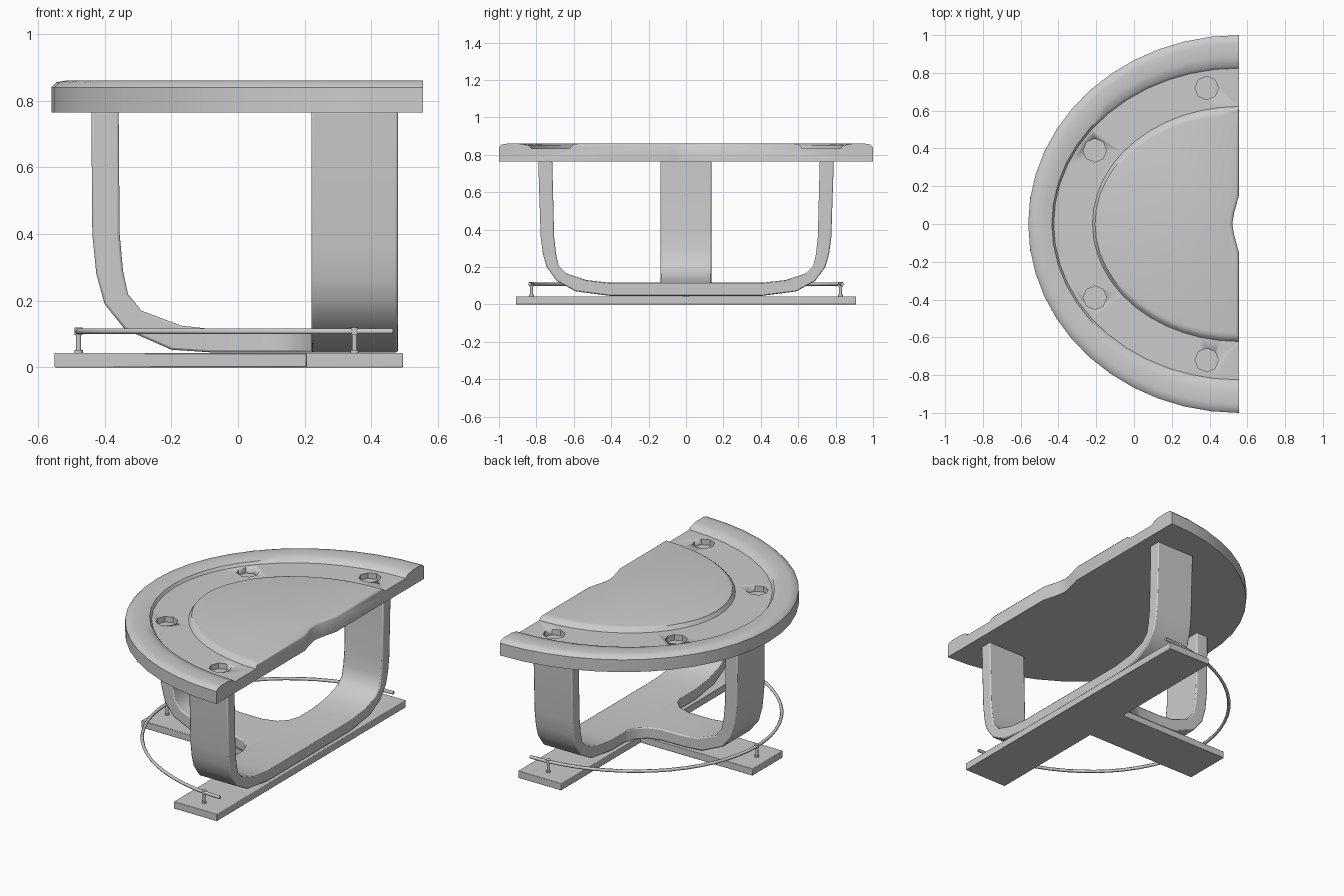
import bpy, bmesh
from math import pi, sin, cos, radians
from mathutils import Matrix

if "Cube" in bpy.data.objects:
    bpy.data.objects.remove(bpy.data.objects["Cube"])


def finish(bm, name, angle=40, bevel=0):
    bmesh.ops.recalc_face_normals(bm, faces=bm.faces)
    me = bpy.data.meshes.new(name)
    bm.to_mesh(me)
    bm.free()
    ob = bpy.data.objects.new(name, me)
    bpy.context.collection.objects.link(ob)
    bpy.ops.object.select_all(action='DESELECT')
    ob.select_set(True)
    bpy.context.view_layer.objects.active = ob
    if bevel:
        m = ob.modifiers.new("bevel", 'BEVEL')
        m.width, m.segments = bevel, 2
        m.limit_method, m.angle_limit = 'ANGLE', radians(50)
    bpy.ops.object.shade_smooth_by_angle(angle=radians(angle))
    return ob


def cylinder(bm, loc, r, depth, sides):
    bmesh.ops.create_cone(bm, cap_ends=True, segments=sides, radius1=r, radius2=r,
                          depth=depth, matrix=Matrix.Translation(loc))


# Table top: half-oval rings (x radius, y radius, z, straight edge x)
N = 24
RINGS = [(1.115, 1.0, .765, .555), (1.115, 1.0, .84, .555), (1.10, .985, .855, .555),
         (1.07, .955, .86, .555), (1.03, .885, .859, .555), (.99, .84, .85, .555),
         (.98, .825, .834, .555), (.775, .622, .834, .555), (.765, .61, .848, .555),
         (.755, .595, .857, .549), (.73, .575, .86, .54)]
bm = bmesh.new()
rows = [[bm.verts.new((ex - a * sin(pi * i / N), b * cos(pi * i / N), z))
         for i in range(N + 1)] for a, b, z, ex in RINGS]
for r0, r1 in zip(rows, rows[1:]):
    for i in range(N):
        bm.faces.new((r0[i], r0[i + 1], r1[i + 1], r1[i]))


def notch(x, z, dip):
    return [bm.verts.new((x - d, y, z)) for y, d in
            ((-.15, 0), (-.06, dip * .7), (0, dip), (.06, dip * .7), (.15, 0))]


low, mid = notch(.555, .765, .035), notch(.555, .848, .035)
upper, high = notch(.549, .857, .036), notch(.54, .86, .04)
bm.faces.new(rows[0] + low)
bm.faces.new(rows[-1] + high)
for end, k in ((0, -1), (N, 0)):
    bm.faces.new([r[end] for r in rows[:9]] + [mid[k], low[k]])
strips = [([rows[8][N]] + mid + [rows[8][0]], [rows[9][N]] + upper + [rows[9][0]]),
          ([rows[9][N]] + upper + [rows[9][0]], [rows[10][N]] + high + [rows[10][0]]),
          (low, mid)]
for p, q in strips:
    for i in range(len(p) - 1):
        bm.faces.new((p[i], p[i + 1], q[i + 1], q[i]))
top = finish(bm, "table_top")

# Cup recesses
bm = bmesh.new()
for x, y in ((.385, .72), (-.207, .39)):
    for s in (1, -1):
        cylinder(bm, (x, s * y, .85), .062, .1, 8)
cutter = finish(bm, "cup_recess_cutter")
cutter.hide_render = True
cutter.hide_set(True)
cut = top.modifiers.new("cup_recesses", 'BOOLEAN')
cut.object, cut.operation, cut.solver = cutter, 'DIFFERENCE', 'EXACT'
bpy.context.view_layer.objects.active = top
top.modifiers.move(len(top.modifiers) - 1, 0)


# Bent strap legs: sections (outer along, outer z, inner along, inner z, half width)
def strap(name, sections, place):
    bm = bmesh.new()
    rows = []
    for ou, oz, iu, iz, w in sections:
        rows.append([bm.verts.new(place(u, v, z)) for u, v, z in
                     ((ou, -w, oz), (ou, w, oz), (iu, w, iz), (iu, -w, iz))])
    for p, q in zip(rows, rows[1:]):
        for i in range(4):
            j = (i + 1) % 4
            bm.faces.new((p[i], p[j], q[j], q[i]))
    bm.faces.new(rows[0])
    bm.faces.new(rows[-1])
    return finish(bm, name, bevel=.007)


half = [(-.79, .768, -.715, .768), (-.777, .36, -.705, .36), (-.765, .27, -.695, .27),
        (-.745, .2, -.68, .205), (-.69, .125, -.64, .165), (-.59, .07, -.53, .13),
        (-.40, .045, -.40, .115)]
half = [s + (.13,) for s in half]
mirror = [(-a, b, -c, d, w) for a, b, c, d, w in reversed(half)]
strap("side_leg_frame", half + mirror, lambda u, v, z: (.35 + v, u, z))

stem = [(-.44, .768, -.358, .768, .135), (-.437, .4, -.355, .4, .135),
        (-.425, .28, -.345, .29, .135), (-.40, .19, -.33, .22, .135),
        (-.34, .115, -.29, .17, .135), (-.20, .053, -.17, .125, .135),
        (-.08, .045, -.08, .115, .135), (.07, .045, .07, .114, .137),
        (.15, .045, .15, .114, .16), (.20, .045, .20, .114, .21),
        (.225, .045, .225, .114, .28), (.24, .045, .24, .113, .28)]
strap("rear_leg", stem, lambda u, v, z: (u, v, z))

# T-shaped floor plate
bm = bmesh.new()
outline = [(.495, -.91), (.495, .91), (.205, .91), (.205, .145),
           (-.55, .145), (-.55, -.145), (.205, -.145), (.205, -.91)]
face = bm.faces.new([bm.verts.new((x, y, 0)) for x, y in outline])
new = bmesh.ops.extrude_face_region(bm, geom=[face])
bmesh.ops.translate(bm, vec=(0, 0, .043),
                    verts=[v for v in new["geom"] if isinstance(v, bmesh.types.BMVert)])
finish(bm, "base_plate", bevel=.003)

# Curved foot rail
curve = bpy.data.curves.new("foot_rail", 'CURVE')
curve.dimensions = '3D'
curve.bevel_depth, curve.bevel_resolution, curve.use_fill_caps = .0095, 1, True
sp = curve.splines.new('POLY')
M = 32
sp.points.add(M)
for i, p in enumerate(sp.points):
    t = pi * i / M
    p.co = (.465 - .945 * sin(t), .835 * cos(t), .108, 1)
bpy.context.collection.objects.link(bpy.data.objects.new("foot_rail", curve))

# Rail posts with collars
bm = bmesh.new()
for x, y in ((.35, .826), (.35, -.826), (-.478, 0)):
    cylinder(bm, (x, y, .075), .008, .066, 10)
    cylinder(bm, (x, y, .047), .013, .01, 10)
    cylinder(bm, (x, y, .108), .0125, .022, 10)
finish(bm, "foot_rail_posts")
